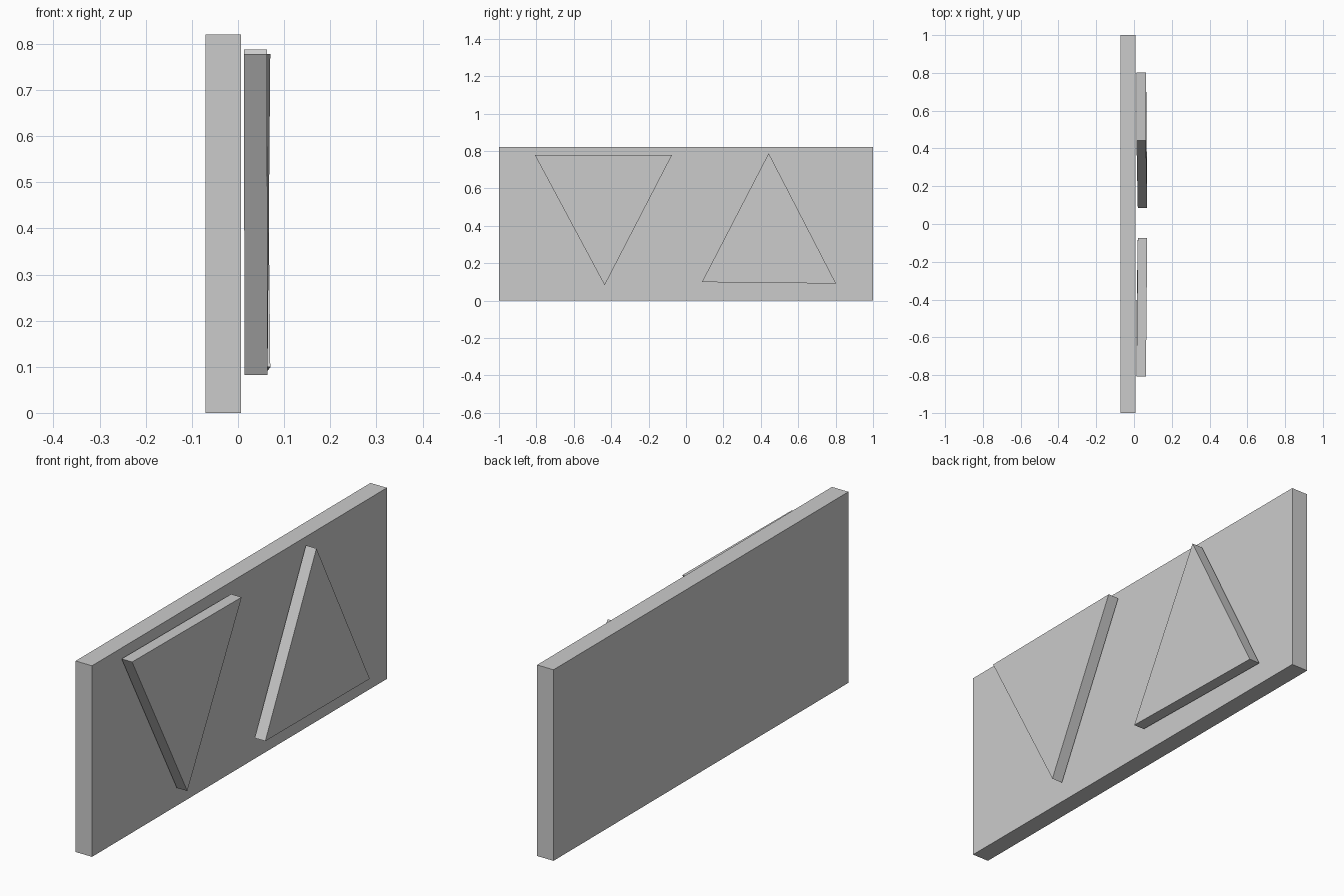
import bpy
import bmesh

if "Cube" in bpy.data.objects:
    bpy.data.objects.remove(bpy.data.objects["Cube"])

grey = bpy.data.materials.new("light grey")
grey.diffuse_color = (0.6, 0.6, 0.6, 1)
grey.use_nodes = True
grey.node_tree.nodes["Principled BSDF"].inputs["Base Color"].default_value = grey.diffuse_color


def make_prism(name, outline, thickness):
    """Extrude an (x, y, z) outline along +x."""
    bm = bmesh.new()
    face = bm.faces.new([bm.verts.new(p) for p in outline])
    out = bmesh.ops.extrude_face_region(bm, geom=[face], use_keep_orig=True)
    verts = [v for v in out["geom"] if isinstance(v, bmesh.types.BMVert)]
    bmesh.ops.translate(bm, verts=verts, vec=(thickness, 0, 0))
    bmesh.ops.recalc_face_normals(bm, faces=bm.faces)
    mesh = bpy.data.meshes.new(name)
    bm.to_mesh(mesh)
    bm.free()
    mesh.materials.append(grey)
    obj = bpy.data.objects.new(name, mesh)
    bpy.context.collection.objects.link(obj)
    return obj


# Upright backing board
make_prism("board", [(-0.071, -1, 0), (-0.071, 1, 0),
                     (-0.071, 1, 0.82), (-0.071, -1, 0.82)], 0.078)

# Slightly tilted triangular plates: one points down, one points up
make_prism("triangle_down", [(0.013, -0.808, 0.778), (0.02, -0.075, 0.778),
                             (0.014, -0.435, 0.082)], 0.05)
make_prism("triangle_up", [(0.02, 0.085, 0.099), (0.014, 0.802, 0.091),
                           (0.013, 0.442, 0.788)], 0.05)
